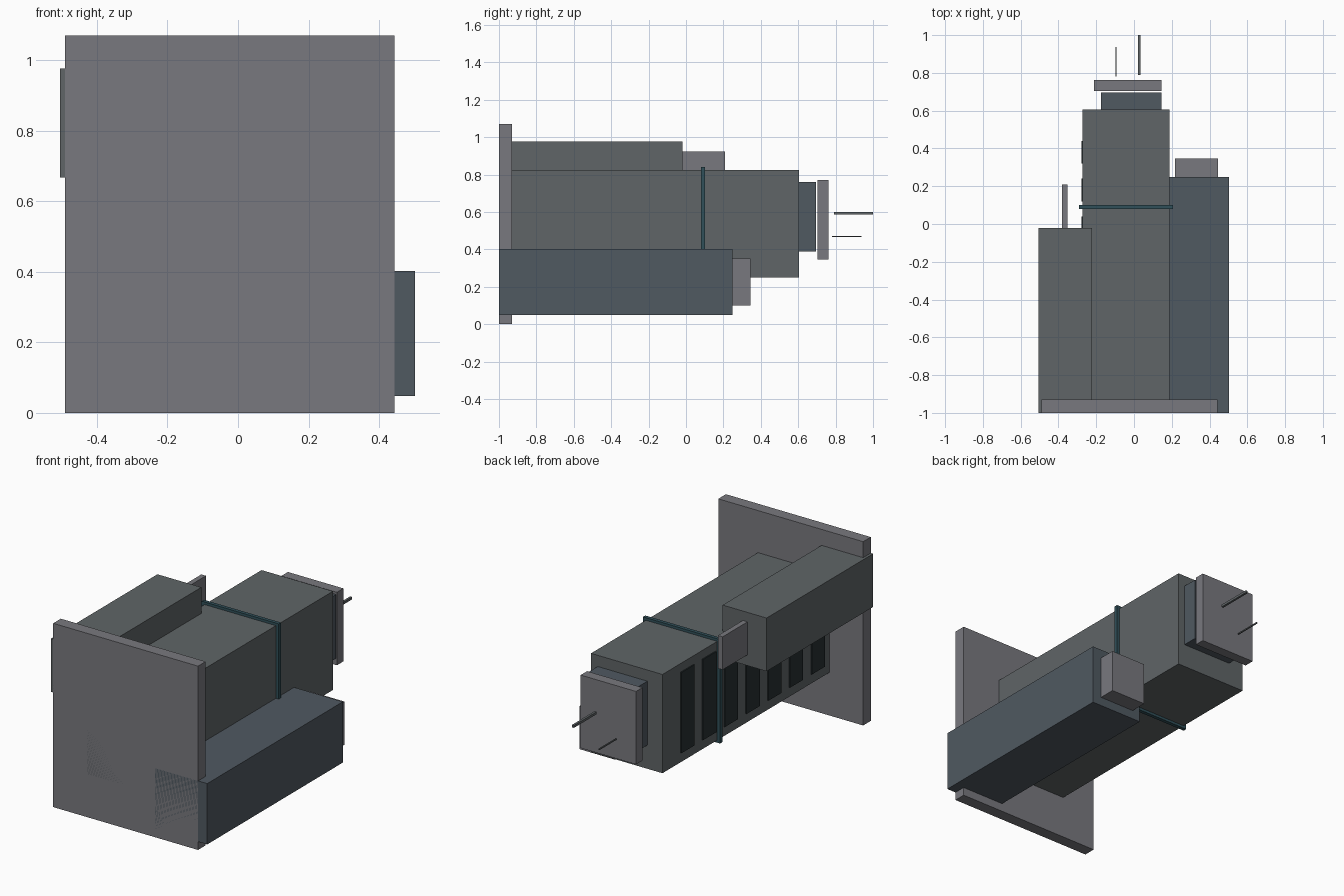
import bpy

if "Cube" in bpy.data.objects:
    bpy.data.objects.remove(bpy.data.objects["Cube"])


def paint(name, rgb):
    m = bpy.data.materials.new(name)
    m.diffuse_color = (*rgb, 1)
    m.use_nodes = True
    m.node_tree.nodes["Principled BSDF"].inputs["Base Color"].default_value = m.diffuse_color
    return m


PALE = paint("pale_concrete", (0.19, 0.19, 0.21))
GREY = paint("grey_concrete", (0.115, 0.13, 0.135))
SLATE = paint("slate_blue", (0.08, 0.10, 0.12))
TEAL = paint("teal_trim", (0.03, 0.08, 0.10))
DARK = paint("dark_glass", (0.02, 0.03, 0.033))


def box(name, x, y, z, mat):
    """Box from (min, max) ranges on each axis."""
    bpy.ops.mesh.primitive_cube_add(
        size=1, location=[(a + b) / 2 for a, b in (x, y, z)])
    o = bpy.context.object
    o.name = name
    o.scale = [b - a for a, b in (x, y, z)]
    bpy.ops.object.transform_apply(location=False, rotation=False, scale=True)
    o.data.materials.append(mat)
    return o


# Base plate and the three tower blocks (the building lies along y)
box("base_plate", (-0.49, 0.443), (-1, -0.93), (0, 1.07), PALE)
box("main_tower", (-0.272, 0.188), (-1, 0.605), (0.25, 0.825), GREY)
box("left_tower", (-0.505, -0.222), (-1, -0.02), (0.667, 0.977), GREY)
box("right_tower", (0.167, 0.502), (-1, 0.248), (0.048, 0.402), SLATE)

# Roof details
box("left_roof_fin", (-0.382, -0.352), (-0.02, 0.208), (0.73, 0.922), PALE)
box("right_roof_block", (0.217, 0.445), (0.248, 0.346), (0.10, 0.35), PALE)
box("main_roof_step", (-0.175, 0.145), (0.605, 0.695), (0.388, 0.76), SLATE)
box("main_roof_cap", (-0.212, 0.145), (0.703, 0.762), (0.345, 0.77), PALE)

# Antennas
box("tall_antenna", (0.022, 0.035), (0.79, 1.0), (0.586, 0.6), GREY)
box("short_antenna", (-0.099, -0.092), (0.78, 0.938), (0.465, 0.472), GREY)

# Trim band around the main tower
box("trim_band", (-0.29, 0.206), (0.08, 0.101), (0.235, 0.84), TEAL)

# Row of window panels on the left face
for i in range(7):
    y = 0.38 - 0.2 * i
    box(f"window_panel_{i + 1}", (-0.279, -0.27), (y - 0.06, y + 0.06),
        (0.305, 0.775), DARK)
